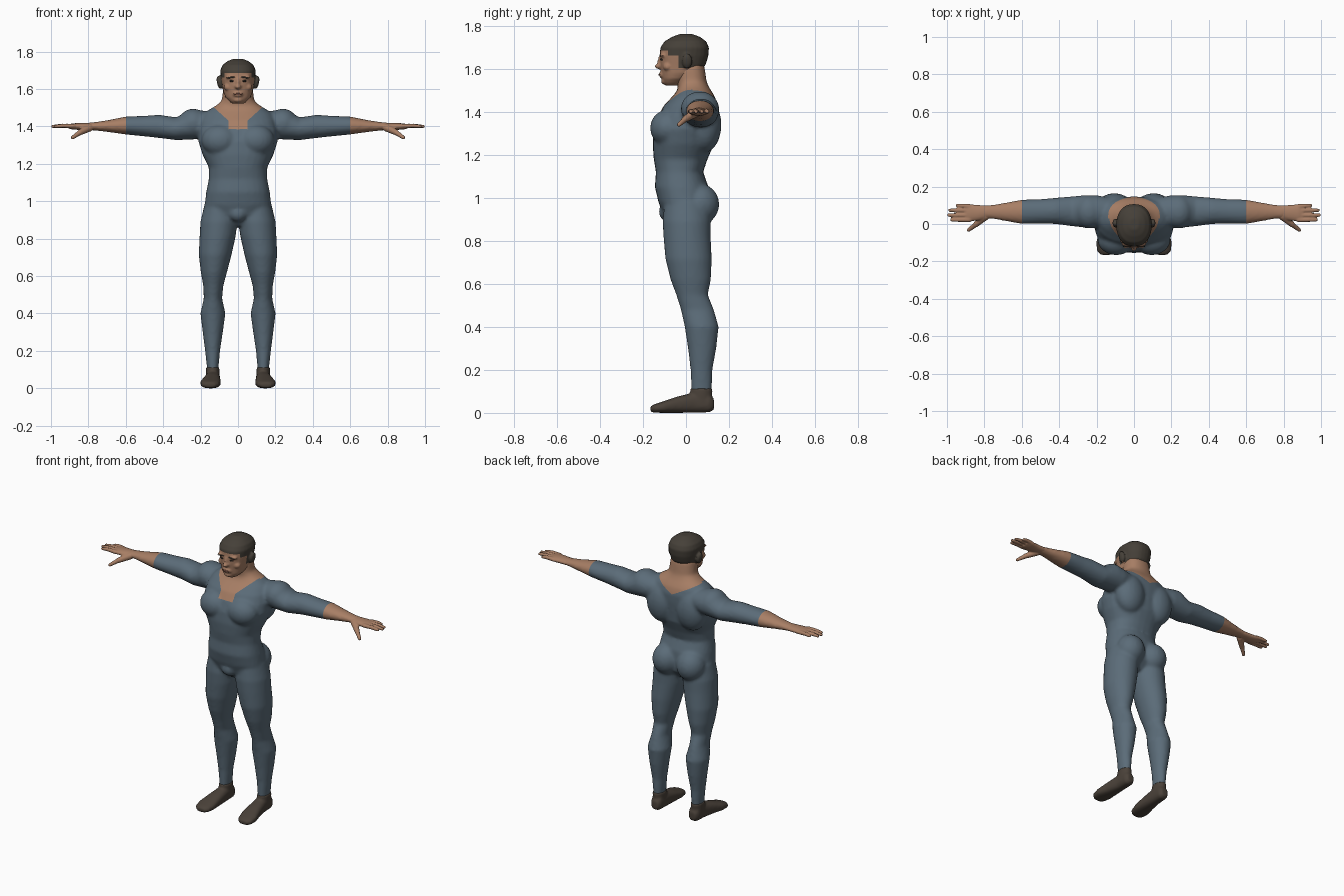
import bpy, bmesh, math
from mathutils import Matrix, Vector

default = bpy.data.objects.get("Cube")
if default:
    bpy.data.objects.remove(default)


def material(name, colour):
    mat = bpy.data.materials.new(name)
    mat.use_nodes = True
    mat.diffuse_color = (*colour, 1)
    mat.node_tree.nodes["Principled BSDF"].inputs["Base Color"].default_value = (*colour, 1)
    return mat


suit = material("slate blue cloth", (.105, .15, .19))
skin = material("tan skin", (.39, .21, .13))
hair = material("dark brown hair", (.06, .051, .04))
leather = material("dark brown leather", (.068, .053, .041))
lip = material("lip brown", (.25, .11, .075))
dark = material("eye dark", (.03, .024, .02))
X, Y, Z = 0, 1, 2


def loft(bm, axis, stations, side=1, power=1.0, sides=28):
    """Closed tube through elliptical rings: (along, centre, centre, radius, radius)."""
    rings = []
    for along, c1, c2, r1, r2 in stations:
        ring = []
        for i in range(sides):
            angle = math.tau * i / sides
            c, s = math.cos(angle), math.sin(angle)
            point = [c1 + r1 * math.copysign(abs(c) ** power, c),
                     c2 + r2 * math.copysign(abs(s) ** power, s)]
            point.insert(axis, along)
            point[X] *= side
            ring.append(bm.verts.new(point))
        rings.append(ring)
    for low, high in zip(rings, rings[1:]):
        for i in range(sides):
            j = (i + 1) % sides
            bm.faces.new((low[i], low[j], high[j], high[i]))
    bm.faces.new(rings[0])
    bm.faces.new(rings[-1])


def ball(bm, centre, radii, side=1, tilt=0.0):
    place = Matrix.Translation((centre[X] * side, centre[Y], centre[Z]))
    turn = Matrix.Rotation(tilt * side, 4, 'Y')
    bmesh.ops.create_uvsphere(bm, u_segments=20, v_segments=14, radius=1,
                              matrix=place @ turn @ Matrix.Diagonal((*radii, 1)))


def digit(bm, start, end, r1, r2, side):
    a, b = [Vector((p[X] * side, p[Y], p[Z])) for p in (start, end)]
    turn = (b - a).to_track_quat('Z', 'Y').to_matrix().to_4x4()
    bmesh.ops.create_cone(bm, cap_ends=True, segments=14, radius1=r1, radius2=r2,
                          depth=(b - a).length, matrix=Matrix.Translation((a + b) / 2) @ turn)
    ball(bm, start, (r1, r1, r1), side)
    ball(bm, end, (r2, r2, r2), side)


def finish(bm, name, materials, voxel=0.0, smoothing=4):
    """Make an object; with a voxel size, fuse its pieces into one smooth skin."""
    bmesh.ops.recalc_face_normals(bm, faces=bm.faces[:])
    mesh = bpy.data.meshes.new(name)
    bm.to_mesh(mesh)
    bm.free()
    obj = bpy.data.objects.new(name, mesh)
    bpy.context.scene.collection.objects.link(obj)
    if voxel:
        remesh = obj.modifiers.new("fuse", 'REMESH')
        remesh.mode = 'VOXEL'
        remesh.voxel_size = voxel
        relax = obj.modifiers.new("relax", 'SMOOTH')
        relax.iterations = smoothing
        bpy.context.view_layer.update()
        fused = bpy.data.meshes.new_from_object(
            obj.evaluated_get(bpy.context.evaluated_depsgraph_get()))
        obj.modifiers.clear()
        obj.data = fused
        fused.name = name
    obj.data.materials.clear()
    for mat in materials:
        obj.data.materials.append(mat)
    obj.data.shade_smooth()
    return obj


def paint(obj, cuts, rule):
    """Cut clean borders along planes, then choose each face's material by a rule."""
    bm = bmesh.new()
    bm.from_mesh(obj.data)
    for point, normal in cuts:
        bmesh.ops.bisect_plane(bm, geom=bm.verts[:] + bm.edges[:] + bm.faces[:], dist=.0005,
                               plane_co=point, plane_no=normal)
    for face in bm.faces:
        face.material_index = rule(face.calc_center_median())
        face.smooth = True
    bm.to_mesh(obj.data)
    bm.free()


# Body: trunk and neck
bm = bmesh.new()
loft(bm, Z, [(.87, 0, 0, .06, .06), (.92, 0, 0, .14, .105), (.98, 0, -.01, .178, .118),
             (1.05, 0, -.02, .17, .125), (1.12, 0, -.03, .156, .11), (1.18, 0, -.025, .156, .125),
             (1.25, 0, -.012, .19, .143), (1.32, 0, -.005, .212, .145), (1.38, 0, .008, .21, .138),
             (1.43, 0, .022, .2, .125), (1.47, 0, .035, .18, .1), (1.49, 0, .038, .155, .085),
             (1.515, 0, .035, .112, .072), (1.54, 0, .026, .086, .07), (1.62, 0, .015, .078, .07)],
     power=.87)
ball(bm, (0, -.085, .935), (.05, .042, .045))
for side in (1, -1):
    # Chest, back and seat muscles
    ball(bm, (.095, -.085, 1.325), (.1, .082, .085), side)
    ball(bm, (.105, .085, 1.34), (.1, .08, .13), side)
    ball(bm, (.085, .065, .97), (.088, .09, .095), side)
    ball(bm, (.24, .065, 1.415), (.08, .09, .08), side)
    # Leg
    loft(bm, Z, [(.06, .135, .07, .028, .045), (.11, .135, .072, .031, .048), (.2, .136, .072, .04, .051),
                 (.3, .135, .075, .054, .066), (.4, .134, .073, .067, .079), (.48, .134, .053, .049, .077),
                 (.55, .132, .028, .054, .074), (.62, .129, .022, .07, .094), (.715, .122, .012, .088, .108),
                 (.82, .108, .005, .097, .11), (.89, .102, .003, .099, .112), (.98, .1, 0, .08, .1)], side)
    # Arm
    loft(bm, X, [(.1, .065, 1.41, .07, .06), (.2, .067, 1.41, .087, .077), (.25, .067, 1.41, .088, .08),
                 (.33, .068, 1.388, .08, .061), (.42, .07, 1.4, .07, .062), (.5, .067, 1.402, .066, .055),
                 (.6, .065, 1.405, .065, .048), (.7, .065, 1.402, .047, .031), (.76, .065, 1.401, .037, .023),
                 (.82, .063, 1.4, .035, .018)], side)
body = finish(bm, "body", (suit, skin), .01, 5)

# Bare forearms and the open neckline
cuts = [((0, 0, 1.385), (0, 0, 1)), ((0, .03, 0), (0, 1, 0))]
for side in (1, -1):
    cuts += [((.6 * side, 0, 0), (1, 0, 0)), ((.05 * side, 0, 0), (1, 0, 0)),
             ((.05 * side, 0, 1.43), (side, 0, -1.1)), ((0, 0, 1.43), (-.5 * side, 0, 1))]


def bare(c):
    x = abs(c.x)
    if x > .6:
        return 1
    if c.y > .03:
        return int(c.z > 1.43 + .5 * x and x < .2)
    return int(c.z > 1.385 and x < max(.05, .05 + 1.1 * (c.z - 1.43)) and x < .16)


paint(body, cuts, bare)

# Hands and boots
for side, label in ((1, "left"), (-1, "right")):
    bm = bmesh.new()
    loft(bm, X, [(.75, .065, 1.4, .033, .019), (.79, .064, 1.4, .036, .019), (.83, .06, 1.4, .041, .019),
                 (.88, .06, 1.4, .047, .017), (.905, .06, 1.4, .042, .012)], side)
    for root, tip, reach in ((.022, .022, .975), (.047, .047, .991), (.072, .074, .985), (.094, .1, .945)):
        middle = ((.89 + reach) / 2, (root + tip) / 2, 1.404)
        digit(bm, (.88, root, 1.402), middle, .0125, .0115, side)
        digit(bm, middle, (reach, tip, 1.4), .0115, .009, side)
    digit(bm, (.795, .04, 1.393), (.845, -.002, 1.368), .021, .0155, side)
    digit(bm, (.845, -.002, 1.368), (.885, -.033, 1.34), .0145, .01, side)
    finish(bm, label + "_hand", (skin,), .005, 3)

    bm = bmesh.new()
    loft(bm, Y, [(.13, .133, .04, .022, .025), (.11, .133, .046, .035, .043), (.04, .134, .048, .038, .047),
                 (-.04, .14, .038, .047, .038), (-.1, .147, .028, .055, .028), (-.145, .15, .021, .048, .02),
                 (-.165, .15, .018, .028, .013)], side, .8)
    loft(bm, Z, [(.03, .135, .07, .035, .052), (.08, .135, .071, .036, .051), (.113, .135, .072, .036, .052)],
         side)
    finish(bm, label + "_boot", (leather,), .007, 3)

# Head with ears, nose, brow, cheeks and chin
bm = bmesh.new()
loft(bm, Z, [(1.522, 0, -.06, .03, .035), (1.535, 0, -.058, .047, .046), (1.555, 0, -.046, .066, .064),
             (1.58, 0, -.026, .077, .088), (1.62, 0, -.014, .084, .106), (1.66, 0, -.009, .091, .113),
             (1.7, 0, -.006, .095, .113), (1.728, 0, -.003, .083, .097), (1.748, 0, 0, .058, .066),
             (1.762, 0, 0, .025, .03)], power=.88)
ball(bm, (0, -.124, 1.612), (.017, .022, .013))
ball(bm, (0, -.116, 1.632), (.011, .017, .034))
ball(bm, (0, -.1, 1.542), (.025, .016, .014))
ball(bm, (0, -.113, 1.573), (.027, .013, .016))
for side in (1, -1):
    ball(bm, (.036, -.106, 1.664), (.032, .016, .009), side)
    ball(bm, (.05, -.085, 1.61), (.026, .022, .02), side)
    ball(bm, (.099, .005, 1.636), (.014, .024, .036), side, .2)
head = finish(bm, "head", (skin, hair), .006, 3)


def covered(c):
    return int(c.z > 1.686 or (c.y > -.085 and c.z > 1.662)
               or (c.y > -.035 and c.z > 1.605) or (c.y > .01 and c.z > 1.58))


paint(head, [((0, 0, z), (0, 0, 1)) for z in (1.686, 1.662, 1.605, 1.58)]
      + [((0, y, 0), (0, 1, 0)) for y in (-.085, -.035, .01)], covered)
bpy.context.view_layer.update()


# Thin painted face details laid on the skin
def plate(name, x, z, width, height, mat, tilt=0.0):
    hit, point, normal, index = head.ray_cast((x, -1, z), (0, 1, 0))
    if hit:
        bm = bmesh.new()
        turn = normal.to_track_quat('-Y', 'Z').to_matrix().to_4x4()
        bmesh.ops.create_uvsphere(bm, u_segments=16, v_segments=8, radius=1, matrix=Matrix.Translation(point)
                                  @ turn @ Matrix.Rotation(tilt, 4, 'Y')
                                  @ Matrix.Diagonal((width, .004, height, 1)))
        finish(bm, name, (mat,))


for side, label in ((1, "left"), (-1, "right")):
    plate(label + "_eyebrow", .038 * side, 1.662, .022, .004, hair, .1 * side)
    plate(label + "_eye", .035 * side, 1.643, .013, .005, dark)
plate("mouth", 0, 1.573, .026, .005, lip)
